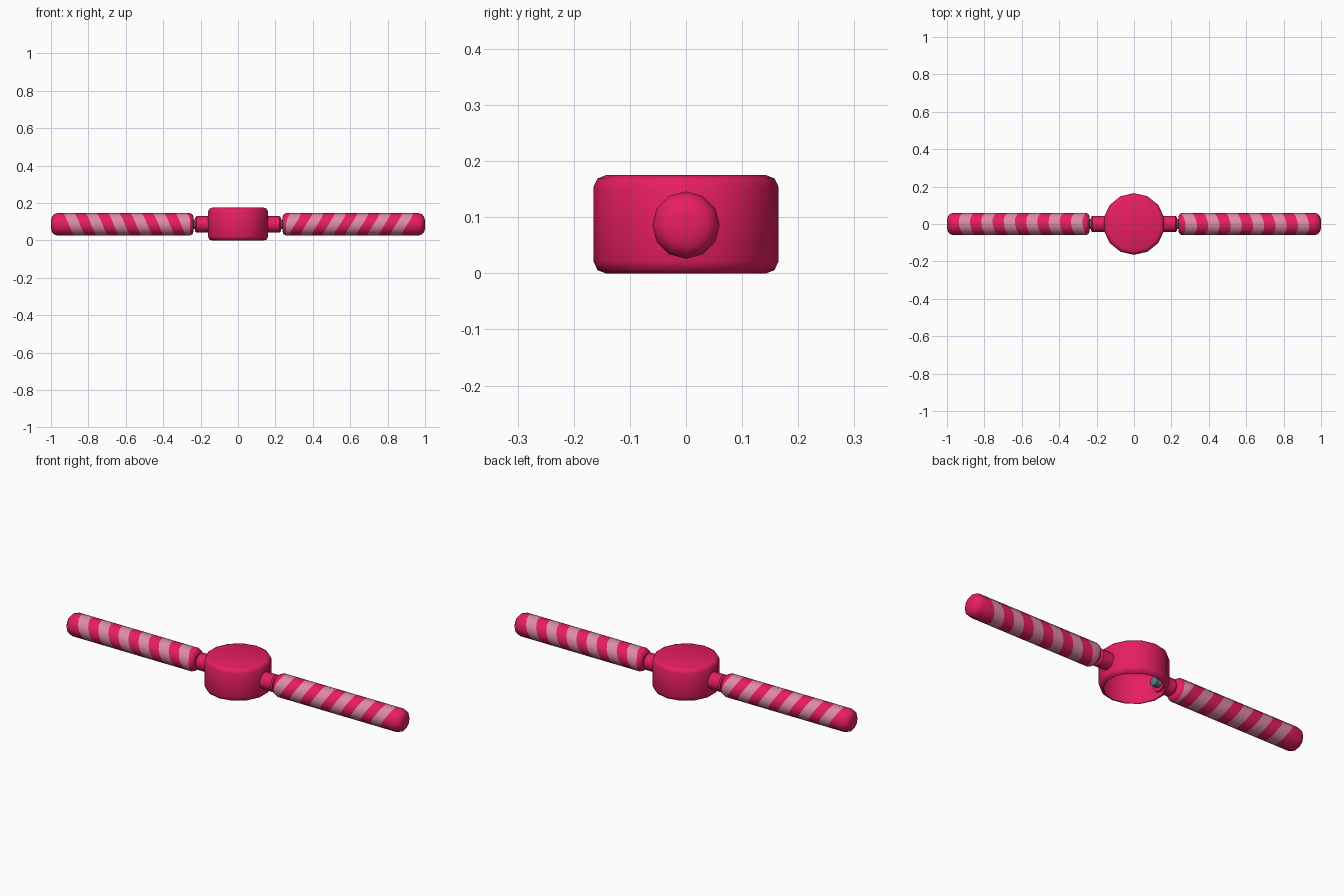
import bpy, bmesh, math

if "Cube" in bpy.data.objects:
    bpy.data.objects.remove(bpy.data.objects["Cube"])

ZC = 0.086   # height of the handle axis
R = 0.06     # handle radius
SIDES = 12


def material(name, rgb):
    m = bpy.data.materials.new(name)
    m.diffuse_color = (*rgb, 1)
    m.use_nodes = True
    m.node_tree.nodes["Principled BSDF"].inputs["Base Color"].default_value = m.diffuse_color
    return m


PINK = material("deep pink", (0.815, 0.013, 0.125))
PALE = material("pale pink", (0.74, 0.26, 0.38))
GREY = material("blue grey", (0.117, 0.205, 0.258))


def finish(name, bm, mats, angle=40):
    bmesh.ops.remove_doubles(bm, verts=bm.verts, dist=0.0002)
    bmesh.ops.recalc_face_normals(bm, faces=bm.faces)
    me = bpy.data.meshes.new(name)
    bm.to_mesh(me)
    bm.free()
    for m in mats:
        me.materials.append(m)
    ob = bpy.data.objects.new(name, me)
    bpy.context.collection.objects.link(ob)
    bpy.ops.object.select_all(action='DESELECT')
    ob.select_set(True)
    bpy.context.view_layer.objects.active = ob
    bpy.ops.object.shade_smooth_by_angle(angle=math.radians(angle))
    return ob


def skin(rings, mats, cap_start=True, cap_end=True):
    """Join equal rings of points; mats gives the colour slot of each band."""
    bm = bmesh.new()
    loops = [[bm.verts.new(p) for p in ring] for ring in rings]
    for a, b, m in zip(loops, loops[1:], mats):
        for i in range(len(a)):
            j = (i + 1) % len(a)
            bm.faces.new((a[i], a[j], b[j], b[i])).material_index = m
    if cap_start:
        bm.faces.new(loops[0][::-1])
    if cap_end:
        bm.faces.new(loops[-1])
    return bm


def x_ring(s, x, r, slanted=False):
    """Ring around the x axis; s = -1 is the half-turned copy."""
    pts = []
    for i in range(SIDES):
        a = 2 * math.pi * i / SIDES
        y, z, px = r * math.sin(a), r * math.cos(a), x
        if slanted:
            px += z * (0.52 - 0.13 * y / r)
            px = min(max(px, 0.256), 0.966)
        pts.append((s * px, s * y, ZC + z))
    return pts


# hub: rounded cup, open underneath
n = 14
profile = [(0.143, 0.0), (0.158, 0.006), (0.165, 0.022),
           (0.165, 0.154), (0.158, 0.169), (0.143, 0.175)]
hub = [[(r * math.sin(2 * math.pi * i / n), r * math.cos(2 * math.pi * i / n), z)
        for i in range(n)] for r, z in profile]
finish("hub", skin(hub, [0] * 5, cap_start=False), [PINK], 60)

for s, side in ((1, "right"), (-1, "left")):
    # stub socket on the hub
    stub = [(0.15, 0.044), (0.222, 0.044), (0.23, 0.036)]
    finish(side + "_socket", skin([x_ring(s, *p) for p in stub], [0] * 2), [PINK])

    # axle that pokes through the hub wall
    axle = [(0.115, 0.018), (0.12, 0.026), (0.26, 0.026)]
    finish(side + "_axle", skin([x_ring(s, *p) for p in axle], [0] * 2), [GREY])

    # handle with slanted stripes and a domed end
    rings = [x_ring(s, *p) for p in ((0.237, 0.036), (0.243, 0.052), (0.256, R))]
    mats = [0, 0]
    for i in range(6):
        c = 0.275 + 0.12 * i
        rings += [x_ring(s, c - 0.03, R, True), x_ring(s, c + 0.03, R, True)]
        mats += [0, 1]
    rings += [x_ring(s, *p) for p in ((0.966, R), (0.984, 0.054), (0.995, 0.04), (1.0, 0.02))]
    mats += [0] * 4
    finish(side + "_handle", skin(rings, mats), [PINK, PALE], 50)
